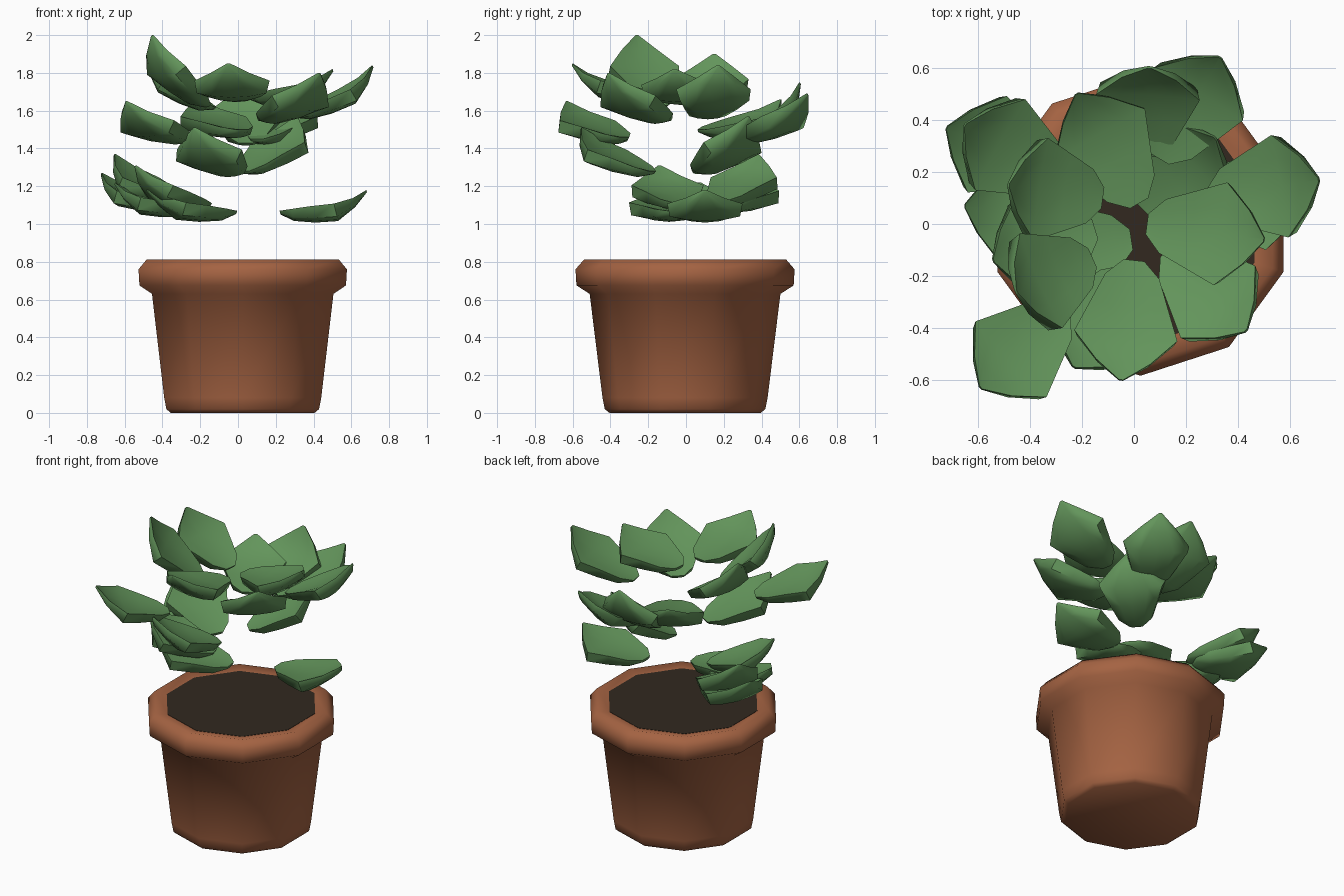
import bpy, bmesh, math
from mathutils import Vector, Matrix

cube = bpy.data.objects.get("Cube")
if cube:
    bpy.data.objects.remove(cube, do_unlink=True)


def material(name, rgb):
    m = bpy.data.materials.new(name)
    m.use_nodes = True
    m.diffuse_color = (*rgb, 1)
    m.node_tree.nodes["Principled BSDF"].inputs["Base Color"].default_value = (*rgb, 1)
    return m


terracotta = material("terracotta", (0.375, 0.125, 0.055))
soil_brown = material("soil brown", (0.032, 0.022, 0.014))
leaf_green = material("leaf green", (0.125, 0.30, 0.105))


def loft(name, rings, mat, angle):
    """Join closed rings of points into a capped, smooth-shaded solid."""
    bm = bmesh.new()
    loops = [[bm.verts.new(p) for p in ring] for ring in rings]
    for a, b in zip(loops, loops[1:]):
        for i in range(len(a)):
            j = (i + 1) % len(a)
            bm.faces.new((a[i], a[j], b[j], b[i]))
    bm.faces.new(loops[0])
    bm.faces.new(loops[-1])
    bmesh.ops.recalc_face_normals(bm, faces=bm.faces)
    mesh = bpy.data.meshes.new(name)
    bm.to_mesh(mesh)
    bm.free()
    mesh.materials.append(mat)
    obj = bpy.data.objects.new(name, mesh)
    bpy.context.collection.objects.link(obj)
    bpy.ops.object.select_all(action="DESELECT")
    obj.select_set(True)
    bpy.context.view_layer.objects.active = obj
    bpy.ops.object.shade_smooth_by_angle(angle=math.radians(angle))
    return obj


# Ten-sided pot and soil
def decagon(r, z):
    corners = [math.radians(36 * k - 90) for k in range(10)]
    return [(0.025 + r * math.cos(a), -0.005 + r * math.sin(a), z) for a in corners]


POT = [(0.40, 0), (0.425, 0.02), (0.437, 0.08), (0.505, 0.63), (0.575, 0.675),
       (0.58, 0.76), (0.535, 0.812), (0.462, 0.798)]
loft("pot", [decagon(r, z) for r, z in POT], terracotta, 75)
loft("soil", [decagon(0.463, 0.775), decagon(0.463, 0.80)], soil_brown, 30)

# Leaf rows: position along the length, half width,
# then heights of the upper edge, upper spine, lower edge and lower spine
ROWS = [(0, 0.04, 0, 0, -0.015, -0.02),
        (0.13, 0.105, -0.005, -0.015, -0.05, -0.07),
        (0.36, 0.15, -0.015, -0.035, -0.08, -0.105),
        (0.61, 0.2, -0.03, -0.045, -0.1, -0.125),
        (0.83, 0.105, -0.025, -0.035, -0.065, -0.075),
        (1, 0.008, 0, 0, -0.012, -0.012)]
ACROSS = (-1, -0.55, 0, 0.55, 1)


def leaf_ring(t, half, edge, spine, low_edge, low_spine, length):
    top = [(t * length, v * half, spine + (edge - spine) * v * v) for v in ACROSS]
    under = [(t * length, v * half * 0.93, low_spine + (low_edge - low_spine) * v * v)
             for v in reversed(ACROSS)]
    return top + under


def leaf(name, base, tip):
    base, tip = Vector(base), Vector(tip)
    along = (tip - base).normalized()
    side = Vector((0, 0, 1)).cross(along).normalized()
    up = along.cross(side)
    frame = Matrix((along, side, up)).transposed()
    length = (tip - base).length
    rings = [[base + frame @ Vector(p) for p in leaf_ring(*row, length)] for row in ROWS]
    loft(name, rings, leaf_green, 62)


# Leaves: base point and tip point, in three tiers
TIERS = {
    "upper_leaf": [
        ((-0.16, -0.13, 1.63), (-0.45, -0.26, 2.0)),
        ((0.0, -0.14, 1.69), (-0.05, -0.6, 1.85)),
        ((0.13, -0.1, 1.56), (0.43, -0.41, 1.8)),
        ((0.05, 0, 1.68), (0.5, -0.06, 1.82)),
        ((0.29, 0.1, 1.58), (0.71, 0.17, 1.84)),
        ((-0.12, 0.1, 1.62), (-0.48, 0.15, 1.9))],
    "middle_leaf": [
        ((0.04, 0.26, 1.43), (0.06, 0.6, 1.75)),
        ((0.1, 0.25, 1.45), (0.33, 0.64, 1.69)),
        ((0.02, 0.08, 1.5), (-0.22, 0.5, 1.66)),
        ((-0.27, -0.33, 1.46), (-0.59, -0.63, 1.65)),
        ((-0.01, -0.18, 1.28), (-0.23, -0.55, 1.51)),
        ((0.03, 0.06, 1.28), (0.31, 0.33, 1.57))],
    "lower_leaf": [
        ((-0.3, 0.2, 1.1), (-0.72, 0.37, 1.27)),
        ((-0.27, 0.17, 1.12), (-0.65, 0.38, 1.37)),
        ((0.22, 0.1, 1.07), (0.68, 0.1, 1.18)),
        ((-0.01, -0.06, 1.07), (-0.48, -0.13, 1.19)),
        ((-0.15, -0.02, 1.11), (-0.54, -0.14, 1.31)),
        ((-0.22, 0.02, 1.09), (-0.65, 0.07, 1.22))],
}
for tier, leaves in TIERS.items():
    for n, (base, tip) in enumerate(leaves, 1):
        leaf(f"{tier}_{n}", base, tip)
